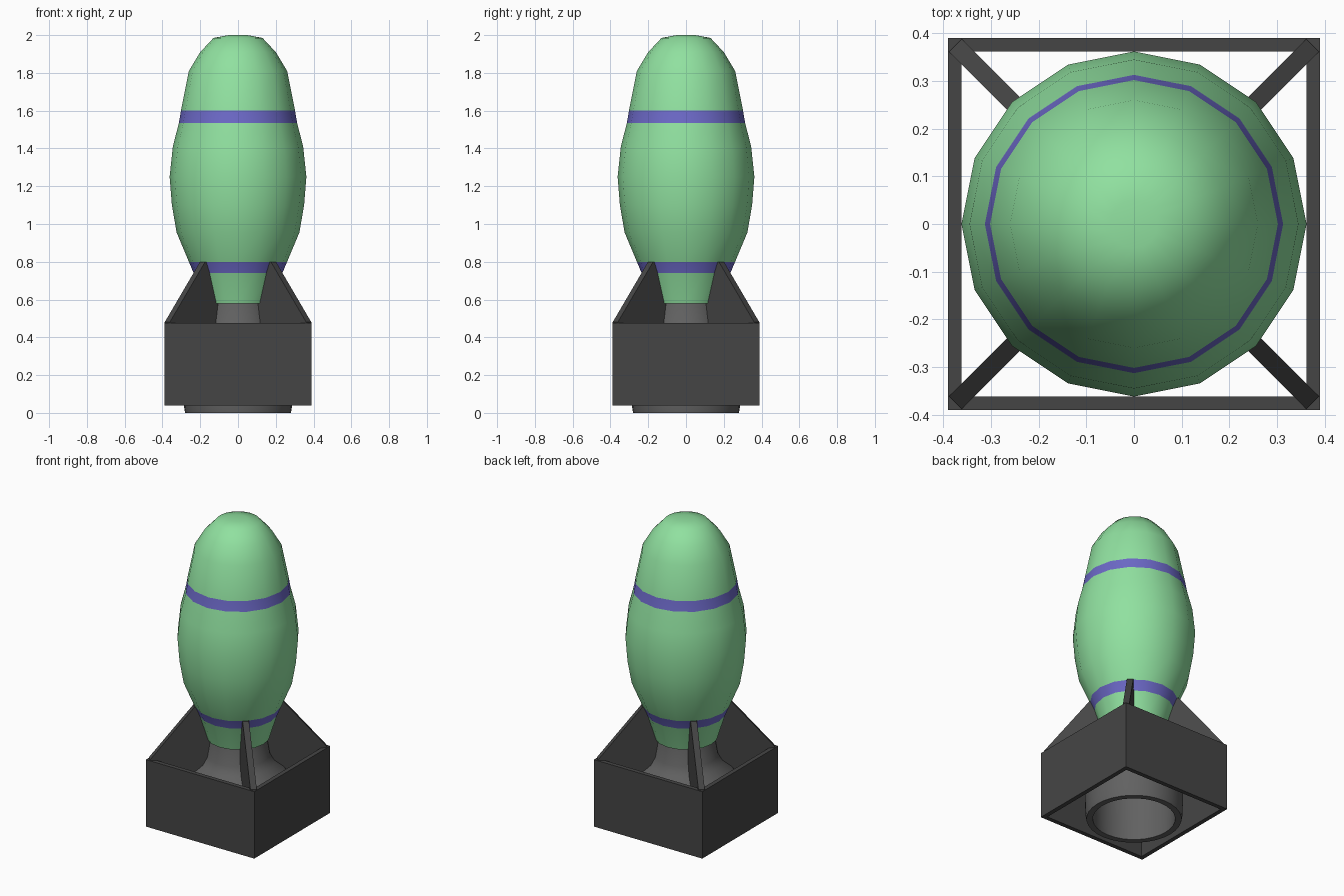
import bpy, bmesh
from math import pi, sin, cos, radians, sqrt

if "Cube" in bpy.data.objects:
    bpy.data.objects.remove(bpy.data.objects["Cube"])


def material(name, color):
    m = bpy.data.materials.new(name)
    m.diffuse_color = (*color, 1)
    m.use_nodes = True
    m.node_tree.nodes["Principled BSDF"].inputs["Base Color"].default_value = m.diffuse_color
    return m


green = material("green_paint", (0.28, 0.75, 0.35))
violet = material("violet_paint", (0.15, 0.14, 0.57))
dark = material("dark_metal", (0.06, 0.06, 0.06))
mid = material("nozzle_metal", (0.12, 0.12, 0.12))


def finish(name, bm, mats, smooth=None):
    bmesh.ops.recalc_face_normals(bm, faces=bm.faces)
    me = bpy.data.meshes.new(name)
    bm.to_mesh(me)
    bm.free()
    for m in mats:
        me.materials.append(m)
    ob = bpy.data.objects.new(name, me)
    bpy.context.collection.objects.link(ob)
    if smooth:
        bpy.ops.object.select_all(action='DESELECT')
        ob.select_set(True)
        bpy.context.view_layer.objects.active = ob
        bpy.ops.object.shade_smooth_by_angle(angle=radians(smooth))
    return ob


def revolve(profile, sides, start=0.0, closed=False, bands=()):
    """Turn (radius, z) points round the z axis; bands get material 1."""
    bm = bmesh.new()
    rings = []
    for r, z in profile:
        if r == 0:
            rings.append([bm.verts.new((0, 0, z))] * sides)
        else:
            angles = [start + 2 * pi * i / sides for i in range(sides)]
            rings.append([bm.verts.new((r * cos(a), r * sin(a), z)) for a in angles])
    pairs = list(zip(rings, rings[1:]))
    if closed:
        pairs.append((rings[-1], rings[0]))
    for k, (a, b) in enumerate(pairs):
        for i in range(sides):
            j = (i + 1) % sides
            corners = list(dict.fromkeys((a[i], a[j], b[j], b[i])))
            bm.faces.new(corners).material_index = int(k in bands)
    return bm


# Bomb body with two painted bands
body = [(0, 0.58), (0.185, 0.58), (0.235, 0.74), (0.26, 0.80), (0.325, 0.955),
        (0.35, 1.10), (0.362, 1.25), (0.345, 1.41), (0.313, 1.535), (0.302, 1.60),
        (0.26, 1.81), (0.20, 1.91), (0.13, 1.985), (0.05, 2.0), (0, 2.0)]
finish("body", revolve(body, 16, bands=(2, 8)), [green, violet], 40)

# Flared hollow tail nozzle
nozzle = [(0, 0.60), (0.165, 0.60), (0.17, 0.58), (0.188, 0.47), (0.215, 0.42),
          (0.27, 0.375), (0.293, 0.345), (0.295, 0.31), (0.287, 0.04), (0.28, 0),
          (0.243, 0), (0.25, 0.30), (0, 0.30)]
finish("tail_nozzle", revolve(nozzle, 32), [mid], 40)

# Square box shroud, open at both ends
d = sqrt(2)
shroud = [(0.39 * d, 0.04), (0.39 * d, 0.475), (0.362 * d, 0.475), (0.362 * d, 0.04)]
finish("tail_box", revolve(shroud, 4, pi / 4, closed=True), [dark])

# Four diagonal fins joining the body to the box corners
fin = [(0.23, 0.80), (0.265, 0.80), (0.53, 0.48), (0.53, 0.22),
       (0.28, 0.22), (0.28, 0.34), (0.18, 0.43), (0.15, 0.56)]
for n in range(4):
    a = pi / 4 + n * pi / 2
    bm = bmesh.new()
    sides = []
    for t in (-0.019, 0.019):
        sides.append([bm.verts.new((r * cos(a) - t * sin(a), r * sin(a) + t * cos(a), z))
                      for r, z in fin])
        bm.faces.new(sides[-1])
    for i in range(len(fin)):
        j = (i + 1) % len(fin)
        bm.faces.new((sides[0][i], sides[0][j], sides[1][j], sides[1][i]))
    finish(f"fin_{n + 1}", bm, [dark])
